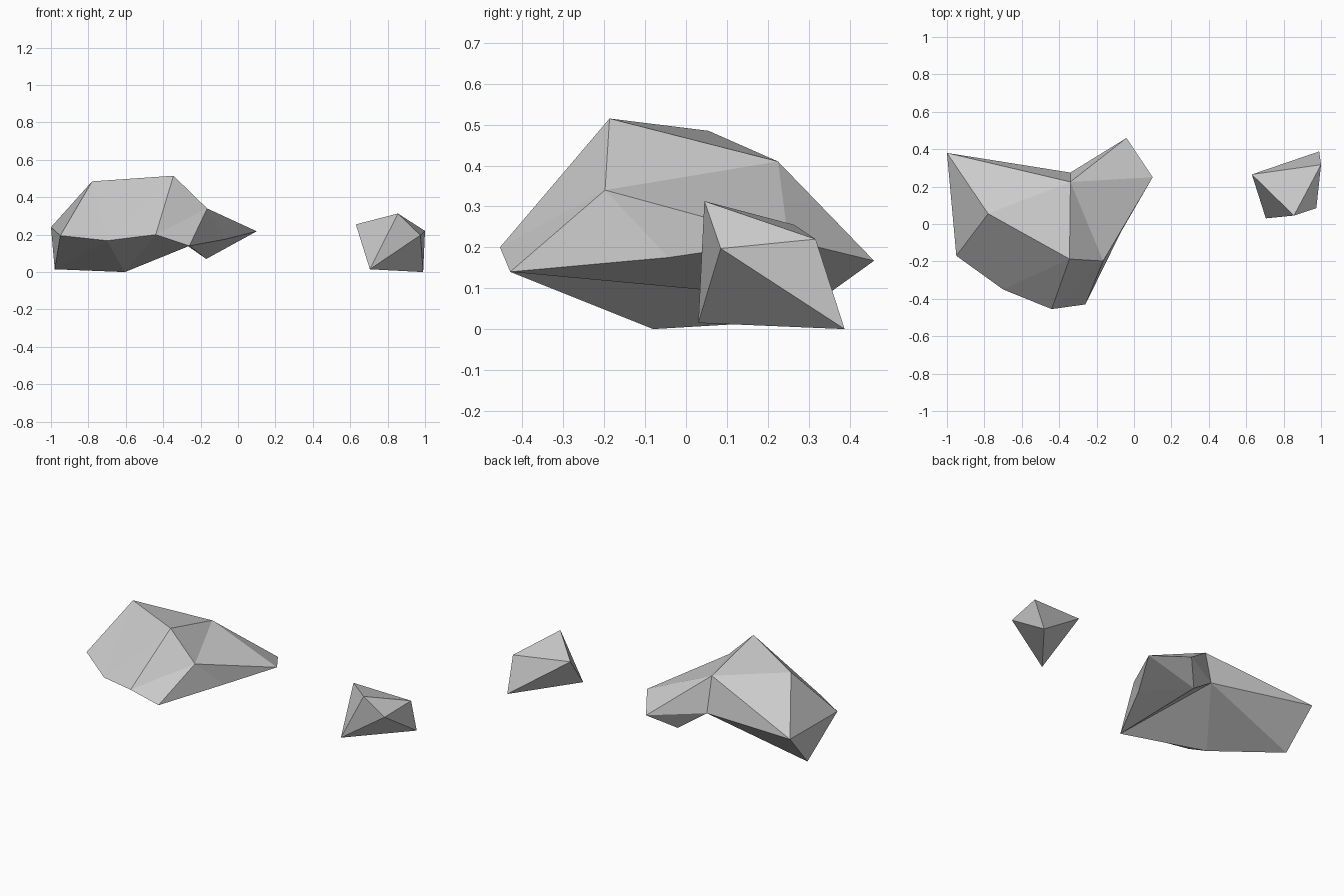
import bpy, bmesh

cube = bpy.data.objects.get("Cube")
if cube:
    bpy.data.objects.remove(cube, do_unlink=True)

# One plain stone colour
stone = bpy.data.materials.new("stone_grey")
stone.use_nodes = True
GREY = (0.6, 0.6, 0.6, 1)
stone.diffuse_color = GREY
stone.node_tree.nodes["Principled BSDF"].inputs["Base Color"].default_value = GREY


def make_rock(name, corners, facets=None):
    """Build a flat-faced rock from named corners; without facets, wrap a convex hull."""
    bm = bmesh.new()
    verts = {key: bm.verts.new(co) for key, co in corners.items()}
    if facets:
        for facet in facets.split():
            bm.faces.new([verts[key] for key in facet])
        bmesh.ops.triangulate(bm, faces=[f for f in bm.faces if len(f.verts) > 3])
    else:
        bmesh.ops.convex_hull(bm, input=bm.verts[:])
    bmesh.ops.recalc_face_normals(bm, faces=bm.faces[:])
    mesh = bpy.data.meshes.new(name)
    bm.to_mesh(mesh)
    bm.free()
    mesh.materials.append(stone)
    rock = bpy.data.objects.new(name, mesh)
    bpy.context.collection.objects.link(rock)
    return rock


# Large boulder: a domed body with a spur reaching out to its left
boulder_corners = {
    # crown and back rim
    "A": (-1, .38, .24), "B": (-.34, .275, .19), "C": (-.34, .225, .41),
    "H": (-.78, .055, .485), "G": (-.345, -.187, .515),
    # spur
    "D": (-.04, .46, .167), "E": (.1, .25, .218), "F": (-.165, -.198, .34),
    "P": (-.07, -.043, .175), "M": (-.17, .325, .07),
    # front rim
    "I": (-.95, -.17, .195), "J": (-.7, -.35, .168),
    "K": (-.44, -.455, .2), "L": (-.26, -.43, .14),
    # foot
    "Q": (-.605, -.08, 0), "R": (-.98, .175, .015),
}
crown_facets = "ACH HCG GCF BCA AHI HIJ HJG GJK GKLF "
spur_facets = "FCE ECD DCB FLP FPE EPM EMD DMB LPM LMB "
foot_facets = "LBQ QBR RBA RIA RIJ RJQ QJK QKL"
make_rock("large_boulder", boulder_corners, crown_facets + spur_facets + foot_facets)

# Small stone: a simple convex chip lying apart from the boulder
make_rock("small_stone", {
    "left_tip": (.63, .265, .255), "front_foot": (.705, .03, .015),
    "peak": (.855, .045, .313), "shoulder": (.975, .085, .197),
    "back_foot": (.99, .388, 0), "side_tip": (1, .317, .22),
})
